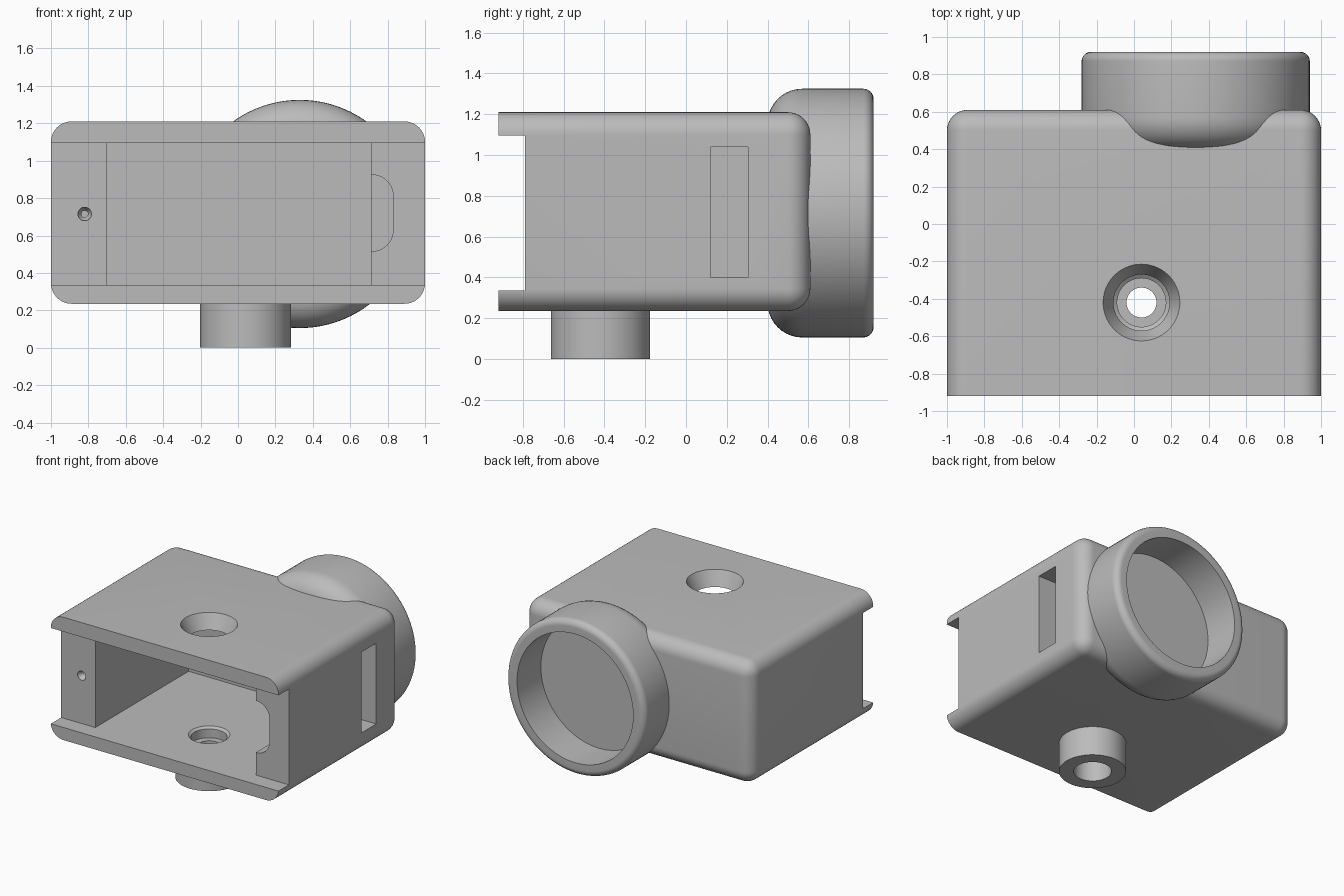
import bpy, bmesh, math
from mathutils import Matrix, Vector

cube = bpy.data.objects.get("Cube")
if cube:
    bpy.data.objects.remove(cube, do_unlink=True)

grey = bpy.data.materials.new("plain grey")
grey.use_nodes = True
colour = (0.5, 0.5, 0.5, 1)
grey.diffuse_color = colour
grey.node_tree.nodes["Principled BSDF"].inputs["Base Color"].default_value = colour


def finish(bm, name):
    bmesh.ops.recalc_face_normals(bm, faces=bm.faces)
    mesh = bpy.data.meshes.new(name)
    bm.to_mesh(mesh)
    bm.free()
    mesh.materials.append(grey)
    ob = bpy.data.objects.new(name, mesh)
    bpy.context.collection.objects.link(ob)
    return ob


def box(name, lo, hi, radius=0, rounded=lambda e: True):
    lo, hi = Vector(lo), Vector(hi)
    bm = bmesh.new()
    bmesh.ops.create_cube(bm, size=1)
    for v in bm.verts:
        v.co = (lo + hi) / 2 + v.co * (hi - lo)
    if radius:
        edges = [e for e in bm.edges if rounded(e)]
        bmesh.ops.bevel(bm, geom=edges, offset=radius, segments=10,
                        profile=0.5, affect='EDGES')
    return finish(bm, name)


def lathe(name, profile, centre, axis='Z', closed=False, steps=96):
    """Turn (radius, height) points around an axis through centre."""
    bm = bmesh.new()
    pts = profile + profile[:1] if closed else profile
    verts = [bm.verts.new((r, 0, h)) for r, h in pts]
    edges = [bm.edges.new(p) for p in zip(verts, verts[1:])]
    bmesh.ops.spin(bm, geom=verts + edges, cent=(0, 0, 0), axis=(0, 0, 1),
                   angle=math.tau, steps=steps)
    bmesh.ops.remove_doubles(bm, verts=bm.verts, dist=1e-4)
    if axis == 'Y':
        bm.transform(Matrix.Rotation(-math.pi / 2, 4, 'X'))
    bm.transform(Matrix.Translation(centre))
    return finish(bm, name)


def arc(cx, cy, r, start, end, n=10):
    angles = [math.radians(start + (end - start) * i / n) for i in range(n + 1)]
    return [(cx + r * math.cos(a), cy + r * math.sin(a)) for a in angles]


def activate(ob):
    bpy.ops.object.select_all(action='DESELECT')
    ob.select_set(True)
    bpy.context.view_layer.objects.active = ob


def cut(target, cutter):
    cutter.hide_render = True
    mod = target.modifiers.new("cut", 'BOOLEAN')
    mod.operation, mod.solver, mod.object = 'DIFFERENCE', 'EXACT', cutter
    activate(target)
    bpy.ops.object.modifier_apply(modifier=mod.name)
    bpy.data.objects.remove(cutter, do_unlink=True)


FRONT, BACK, BOTTOM, TOP = -0.92, 0.61, 0.235, 1.21
FLOOR, CEILING, MID = 0.335, 1.095, 0.715
SIDE_FRONT, CAVITY_BACK = -0.79, 0.38
HOLE = (0.04, -0.42, 0)


def along_y(e):
    return abs(e.verts[0].co.y - e.verts[1].co.y) > 0.01


def not_front(e):
    return along_y(e) or e.verts[0].co.y > 0


# Housing: rounded everywhere but the open front
housing = box("housing", (-1, FRONT, BOTTOM), (1, BACK, TOP), 0.11, not_front)

# Side walls set back behind the top and bottom lips
cut(housing, box("lip_cutter", (-1.1, FRONT - 0.1, FLOOR), (1.1, SIDE_FRONT, CEILING)))
# Main cavity
cut(housing, box("cavity_cutter", (-0.7, FRONT, FLOOR), (0.71, CAVITY_BACK, CEILING)))
# Rounded channel in the left wall
cut(housing, box("channel_cutter", (0.4, FRONT, 0.515), (0.83, CAVITY_BACK - 0.01, 0.925),
                 0.115, along_y))
# Side slot
cut(housing, box("slot_cutter", (0.6, 0.12, 0.4), (1.1, 0.305, 1.04)))
# Tapered access hole in the top
cut(housing, lathe("top_hole_cutter",
                   [(0, 1), (0.15, 1), (0.15, CEILING), (0.205, TOP), (0.205, 1.3), (0, 1.3)],
                   HOLE))
# Hole in the floor above the mount
cut(housing, lathe("floor_hole_cutter",
                   [(0, 0.1), (0.13, 0.1), (0.13, 0.32), (0.15, FLOOR), (0.15, 0.5), (0, 0.5)],
                   HOLE))
# Countersunk screw hole in the right wall
cut(housing, lathe("screw_hole_cutter",
                   [(0, -0.1), (0.036, -0.1), (0.036, 0.01), (0.018, 0.04), (0.018, 0.2), (0, 0.2)],
                   (-0.82, SIDE_FRONT, MID), 'Y', steps=32))

# Mounting boss under the floor
boss = lathe("mount_boss",
             [(0.137, 0), (0.243, 0), (0.243, 0.25), (0.08, 0.25), (0.08, 0.2), (0.137, 0.2)],
             HOLE, closed=True)

# Round cup on the back
cup = lathe("round_cup",
            [(0, 0.4)] + arc(0.44, 0.57, 0.17, -90, 0) + arc(0.56, 0.87, 0.05, 0, 90)
            + [(0.51, 0.92), (0.51, 0.62), (0, 0.62)],
            (0.33, 0, MID), 'Y')

for part in (housing, boss, cup):
    activate(part)
    bpy.ops.object.shade_smooth_by_angle(angle=math.radians(30))
